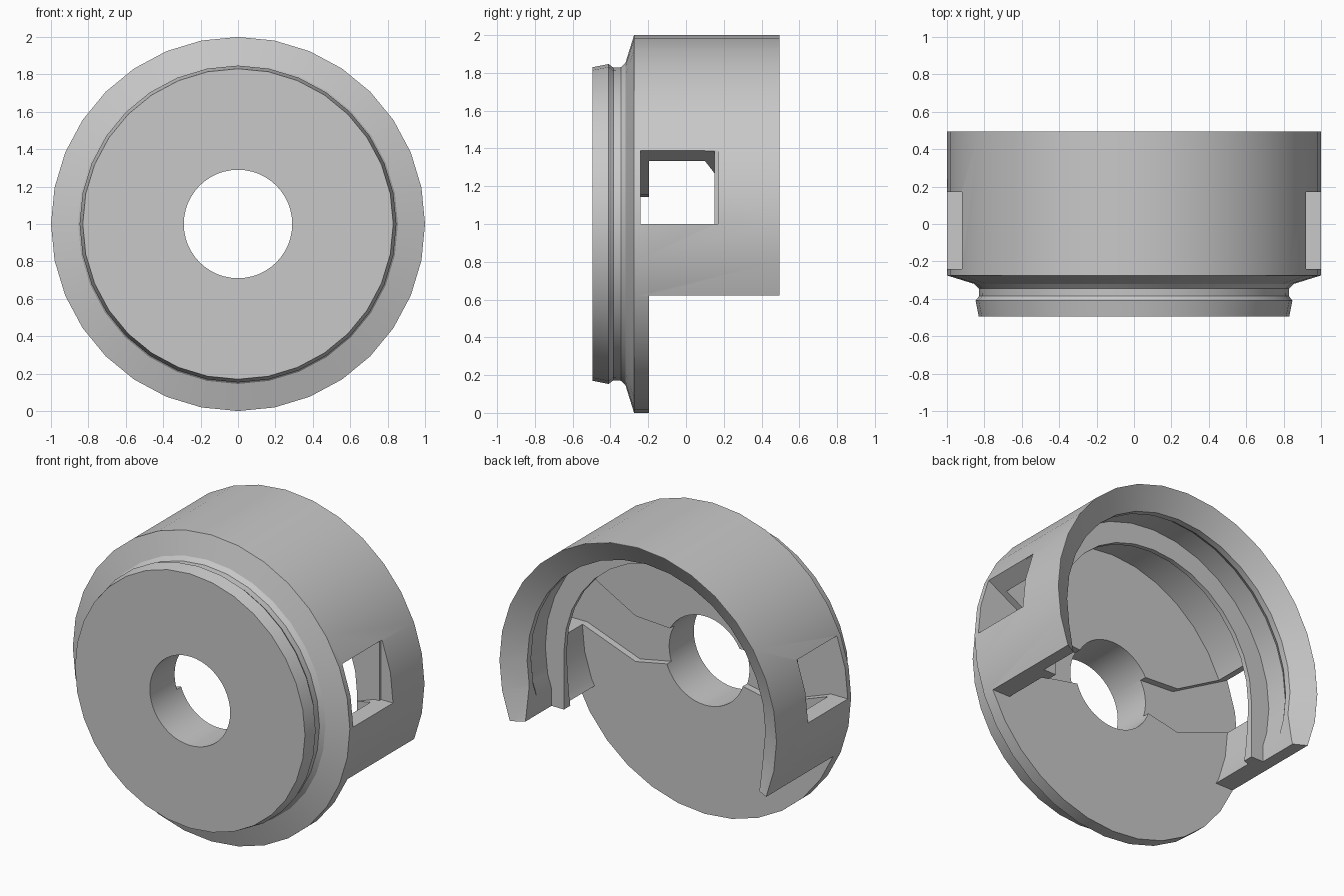
import bpy, bmesh, math
from mathutils import Vector

old = bpy.data.objects.get("Cube")
if old:
    bpy.data.objects.remove(old, do_unlink=True)

AXIS_Z = 1.0      # height of the turning axis, which runs along y
FLOOR_Y = -0.195  # rear face of the front plate

grey = bpy.data.materials.new("plain grey")
grey.use_nodes = True
colour = (0.58, 0.58, 0.58, 1)
grey.diffuse_color = colour
grey.node_tree.nodes["Principled BSDF"].inputs["Base Color"].default_value = colour


def circle(y, r, n=32):
    steps = [2 * math.pi * i / n for i in range(n)]
    return [Vector((r * math.cos(a), y, AXIS_Z + r * math.sin(a))) for a in steps]


def arch(y, r, n=16):
    """Half circle on top of two straight legs."""
    steps = [math.pi * i / n for i in range(n + 1)]
    top = [Vector((r * math.cos(a), y, AXIS_Z + r * math.sin(a))) for a in steps]
    return top + [Vector((-r, y, 0.3)), Vector((r, y, 0.3))]


def loft(name, rings):
    """Closed solid through rings with equal point counts."""
    bm = bmesh.new()
    loops = [[bm.verts.new(p) for p in ring] for ring in rings]
    for a, b in zip(loops, loops[1:]):
        for i in range(len(a)):
            j = (i + 1) % len(a)
            bm.faces.new((a[i], a[j], b[j], b[i]))
    bm.faces.new(loops[0])
    bm.faces.new(loops[-1])
    bmesh.ops.recalc_face_normals(bm, faces=bm.faces)
    mesh = bpy.data.meshes.new(name)
    bm.to_mesh(mesh)
    bm.free()
    mesh.materials.append(grey)
    obj = bpy.data.objects.new(name, mesh)
    bpy.context.collection.objects.link(obj)
    return obj


def prism_y(name, y0, y1, outline, side=1):
    """Extrude an (x, height above axis) outline along y."""
    return loft(name, [[Vector((side * x, y, AXIS_Z + z)) for x, z in outline]
                       for y in (y0, y1)])


def box_outline(x0, x1, z0, z1):
    return [(x0, z0), (x1, z0), (x1, z1), (x0, z1)]


def cut(target, cutter):
    bpy.context.view_layer.objects.active = target
    mod = target.modifiers.new("cut", 'BOOLEAN')
    mod.operation = 'DIFFERENCE'
    mod.solver = 'EXACT'
    mod.object = cutter
    bpy.ops.object.modifier_apply(modifier=mod.name)
    bpy.data.objects.remove(cutter, do_unlink=True)


# Turned outer body with a front collar and a shallow neck groove
outer = [(-0.495, 0.83), (-0.41, 0.847), (-0.385, 0.828), (-0.345, 0.83),
         (-0.32, 0.855), (-0.275, 1.0), (0.495, 1.0)]
body = loft("socket_body", [circle(y, r) for y, r in outer])

# Round chamber under the lip
chamber = [(FLOOR_Y, 0.885), (0.1, 0.885), (0.15, 0.755)]
cut(body, loft("chamber_cutter", [circle(y, r) for y, r in chamber]))

# Retaining groove and flared rear rim
rim = [(0.18, 0.89), (0.33, 0.89), (0.37, 0.86), (0.41, 0.86), (0.53, 1.055)]
cut(body, loft("rim_cutter", [circle(y, r) for y, r in rim]))

# Arched openings through the lip and the rim, running out at the bottom
cut(body, loft("lip_cutter", [arch(y, 0.755) for y in (0.05, 0.25)]))
cut(body, loft("slot_cutter", [arch(y, 0.845) for y in (0.18, 0.45)]))

# Open lower part behind the front plate
cut(body, prism_y("lower_cutter", FLOOR_Y, 0.7, box_outline(-1.2, 1.2, -1.2, -0.378)))

# Flared channels in the floor that run out through the side windows
fan = [(0.2, 0.14), (0.5, 0.157), (0.92, 0.39), (1.2, 0.39),
       (1.2, 0), (0.88, 0), (0.5, -0.14), (0.2, -0.08)]
for side in (-1, 1):
    cut(body, prism_y("channel_cutter", -0.24, 0.15, fan, side))
    cut(body, prism_y("window_cutter", 0.1, 0.17, box_outline(0.915, 1.2, 0, 0.39), side))

# Central through hole
cut(body, loft("hole_cutter", [circle(y, 0.29, 48) for y in (-0.7, 0.1)]))

bpy.ops.object.select_all(action='DESELECT')
body.select_set(True)
bpy.context.view_layer.objects.active = body
bpy.ops.object.shade_smooth_by_angle(angle=math.radians(20))
